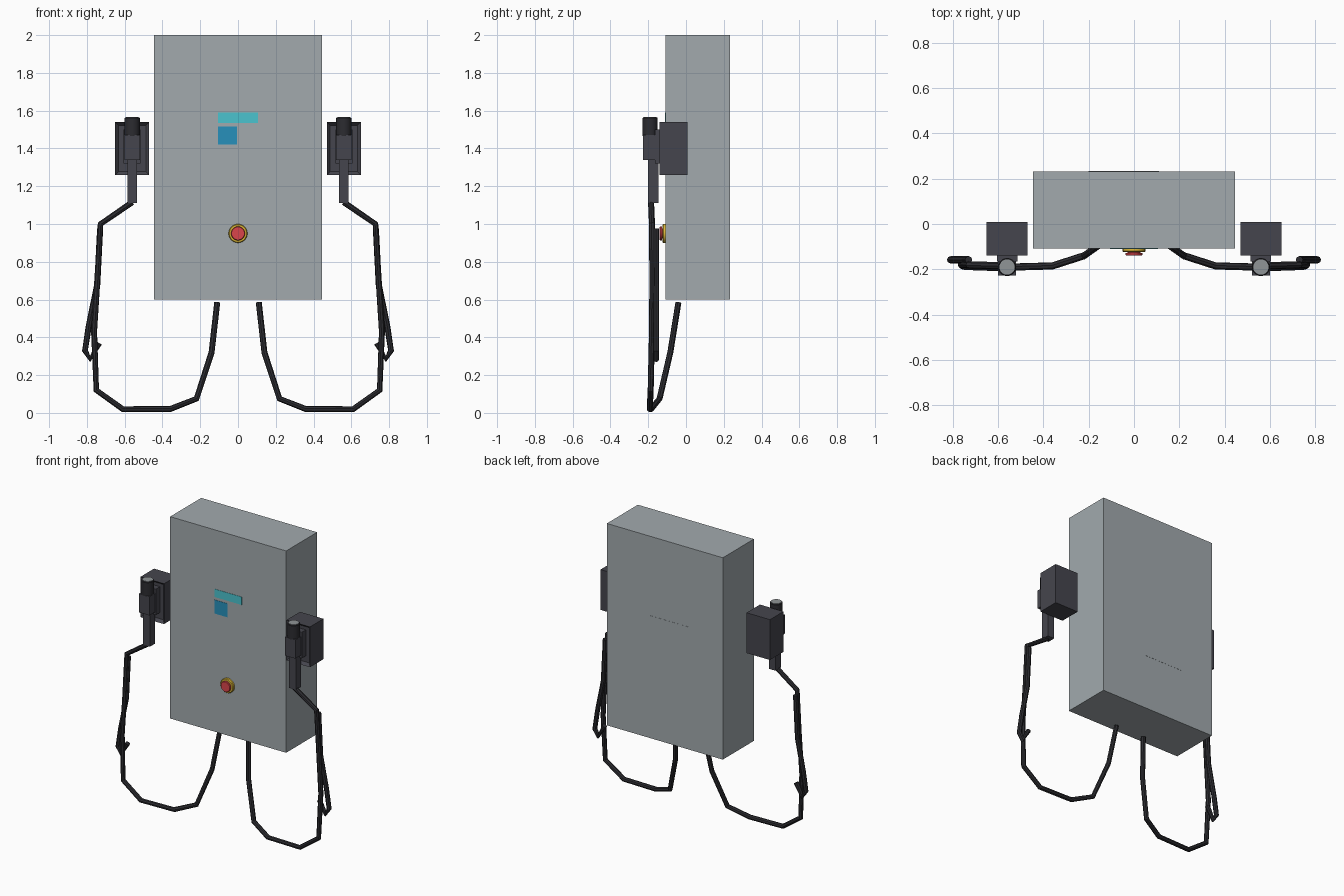
import bpy, bmesh, math
from mathutils import Vector

if "Cube" in bpy.data.objects:
    bpy.data.objects.remove(bpy.data.objects["Cube"])


def material(name, rgb):
    m = bpy.data.materials.new(name)
    m.diffuse_color = (*rgb, 1)
    m.use_nodes = True
    m.node_tree.nodes["Principled BSDF"].inputs["Base Color"].default_value = m.diffuse_color
    return m


STEEL = material("steel_grey", (0.36, 0.40, 0.42))
DARK = material("dark_plastic", (0.06, 0.06, 0.075))
BLACK = material("black_rubber", (0.025, 0.025, 0.03))
METAL = material("contact_face", (0.28, 0.30, 0.31))
CYAN = material("cyan", (0.07, 0.55, 0.62))
BLUE = material("blue", (0.02, 0.28, 0.50))
RED = material("red", (0.70, 0.06, 0.07))
YELLOW = material("yellow", (0.75, 0.50, 0.04))


def finish(bm, name, mat):
    bmesh.ops.recalc_face_normals(bm, faces=bm.faces)
    me = bpy.data.meshes.new(name)
    bm.to_mesh(me)
    bm.free()
    me.materials.append(mat)
    ob = bpy.data.objects.new(name, me)
    bpy.context.collection.objects.link(ob)
    return ob


def box(name, x, y, z, mat, recess=None):
    """Box from (min, max) ranges; recess = (border, depth) on the front."""
    bm = bmesh.new()
    bmesh.ops.create_cube(bm, size=1)
    for v in bm.verts:
        v.co = Vector([r[0] + (c + 0.5) * (r[1] - r[0]) for r, c in zip((x, y, z), v.co)])
    if recess:
        bm.normal_update()
        front = [f for f in bm.faces if f.normal.y < -0.9]
        bmesh.ops.inset_region(bm, faces=front, thickness=recess[0])
        bmesh.ops.translate(bm, verts=front[0].verts, vec=(0, recess[1], 0))
    return finish(bm, name, mat)


def lathe(name, profile, origin, axis, mat, sides=20):
    """Stack of (radius, height) rings swept around an axis, capped at both ends."""
    bm = bmesh.new()
    rot = Vector((0, 0, 1)).rotation_difference(Vector(axis))
    rings = []
    for r, h in profile:
        rings.append([bm.verts.new(Vector(origin) + rot @ Vector(
            (r * math.cos(2 * math.pi * i / sides), r * math.sin(2 * math.pi * i / sides), h)))
            for i in range(sides)])
    for a, b in zip(rings, rings[1:]):
        for i in range(sides):
            j = (i + 1) % sides
            bm.faces.new((a[i], a[j], b[j], b[i]))
    bm.faces.new(rings[0])
    bm.faces.new(rings[-1])
    ob = finish(bm, name, mat)
    bpy.ops.object.select_all(action='DESELECT')
    ob.select_set(True)
    bpy.context.view_layer.objects.active = ob
    bpy.ops.object.shade_smooth_by_angle(angle=math.radians(30))
    return ob


def cable(name, points, s):
    cu = bpy.data.curves.new(name, 'CURVE')
    cu.dimensions = '3D'
    cu.bevel_depth = 0.016
    cu.bevel_resolution = 2
    cu.use_fill_caps = True
    sp = cu.splines.new('POLY')
    sp.points.add(len(points) - 1)
    for p, (x, y, z) in zip(sp.points, points):
        p.co = (s * x, y, z, 1)
    cu.materials.append(BLACK)
    ob = bpy.data.objects.new(name, cu)
    bpy.context.collection.objects.link(ob)
    bpy.ops.object.select_all(action='DESELECT')
    ob.select_set(True)
    bpy.context.view_layer.objects.active = ob
    bpy.ops.object.convert(target='MESH')
    for poly in bpy.context.object.data.polygons:
        poly.use_smooth = False


# Cabinet with its rear access panel
FRONT = -0.108
box("cabinet", (-0.445, 0.445), (FRONT, 0.232), (0.6, 2.0), STEEL)
box("rear_panel", (-0.20, 0.11), (0.23, 0.233), (0.98, 1.45), STEEL)

# Plain display plates on the front
box("status_strip", (-0.105, 0.105), (FRONT - 0.002, FRONT), (1.535, 1.59), CYAN)
box("display_plate", (-0.105, -0.005), (FRONT - 0.002, FRONT), (1.42, 1.515), BLUE)

# Emergency stop button
lathe("stop_button_collar", [(0.05, 0), (0.05, 0.012), (0.046, 0.016)],
      (0, FRONT, 0.95), (0, -1, 0), YELLOW, 24)
lathe("stop_button", [(0.026, 0.01), (0.026, 0.018), (0.037, 0.02), (0.037, 0.028), (0.034, 0.032)],
      (0, FRONT, 0.95), (0, -1, 0), RED, 24)

# Holster, connector and cable on each side
MAIN = [(0.11, -0.04, 0.585), (0.14, -0.083, 0.32), (0.22, -0.14, 0.075), (0.36, -0.185, 0.02),
        (0.61, -0.192, 0.02), (0.75, -0.187, 0.12), (0.762, -0.18, 0.43), (0.745, -0.178, 0.70),
        (0.728, -0.18, 1.0), (0.56, -0.185, 1.115)]
LOOP = [(0.73, -0.158, 0.975), (0.745, -0.158, 0.68), (0.79, -0.158, 0.46), (0.81, -0.158, 0.33),
        (0.783, -0.158, 0.285), (0.735, -0.158, 0.37)]
for s, side in ((-1, "left"), (1, "right")):
    cx = s * 0.56

    def span(w):
        return (cx - w, cx + w)

    box(side + "_holster", span(0.09), (-0.14, 0.008), (1.26, 1.54), DARK, (0.025, 0.02))
    box(side + "_holster_socket", span(0.045), (-0.165, -0.11), (1.32, 1.50), DARK)
    box(side + "_connector_body", span(0.04), (-0.228, -0.152), (1.34, 1.47), DARK)
    box(side + "_connector_grip", span(0.026), (-0.202, -0.145), (1.11, 1.35), DARK)
    lathe(side + "_connector_head", [(0.04, 0), (0.04, 0.095), (0.036, 0.10)],
          (cx, -0.19, 1.465), (0, 0, 1), BLACK, 20)
    lathe(side + "_contact_face", [(0.034, 0), (0.034, 0.004)],
          (cx, -0.19, 1.563), (0, 0, 1), METAL, 20)
    cable(side + "_cable", MAIN, s)
    cable(side + "_cable_loop", LOOP, s)
